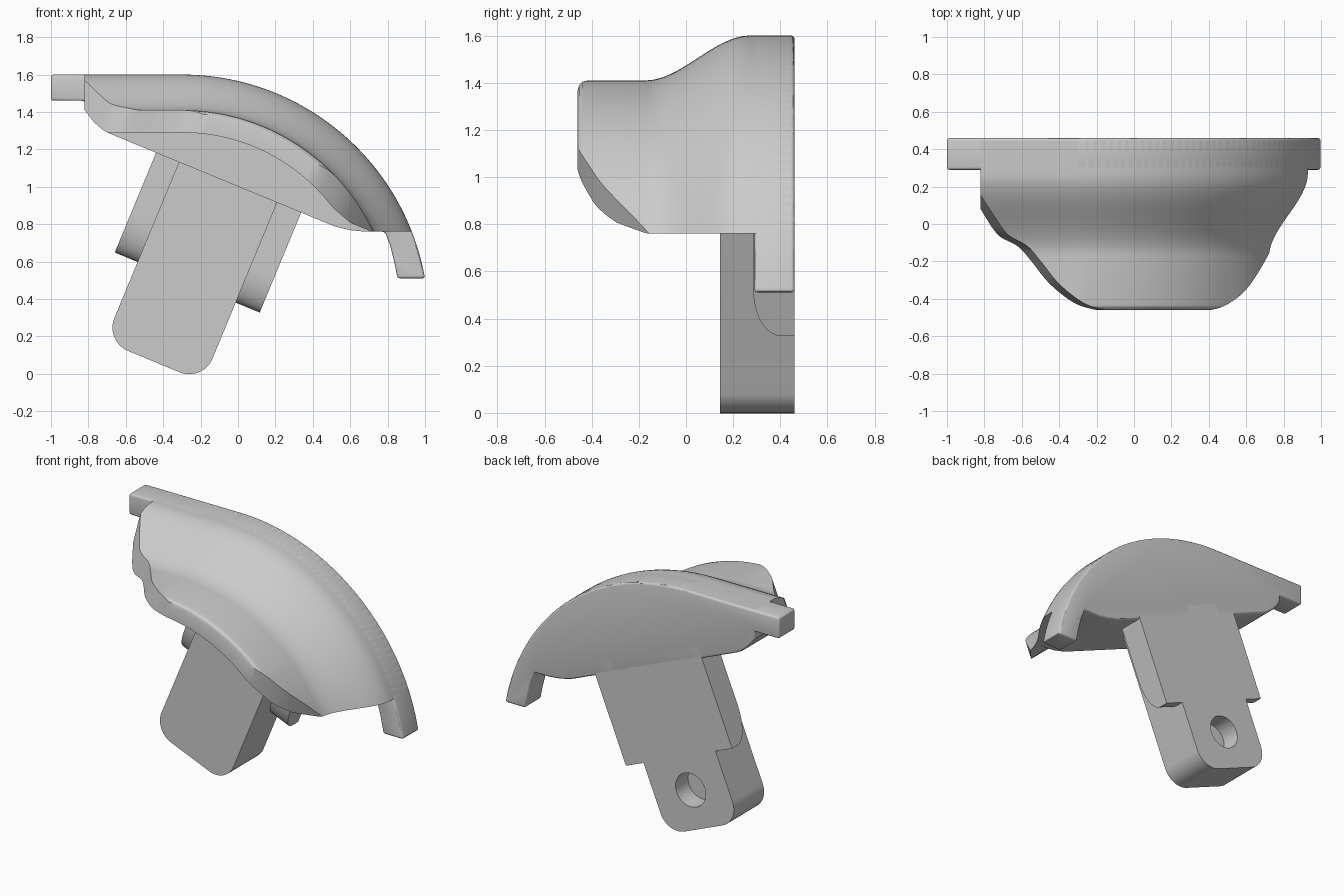
import bpy, bmesh
from math import sin, cos, pi, radians
from mathutils import Vector

cube = bpy.data.objects.get("Cube")
if cube:
    bpy.data.objects.remove(cube, do_unlink=True)

GREY = (0.6, 0.6, 0.6, 1)
mat = bpy.data.materials.new("light_grey")
mat.use_nodes = True
mat.diffuse_color = GREY
mat.node_tree.nodes["Principled BSDF"].inputs["Base Color"].default_value = GREY

TILT = radians(22.5)             # lean of the stem
C, S = cos(TILT), sin(TILT)
CX, CZ, R = -0.3, 0.28, 1.32     # centre and radius of the crown arc


# Mappings from 2D profile plus depth to 3D
def front(a, b, t):              # profile in x, z; depth in y
    return (a, t, b)


def stem_face(u, v, t):          # profile in the tilted stem frame; depth in y
    return (u * C + v * S, t, v * C - u * S)


def stem_plan(u, y, v):          # plan outline; depth along the stem
    return stem_face(u, v, y)


def stem_side(y, v, u):          # side profile; depth across the stem
    return stem_face(u, v, y)


def make(name, rings):
    """Closed solid skinned through a list of equal rings."""
    bm = bmesh.new()
    loops = [[bm.verts.new(p) for p in ring] for ring in rings]
    n = len(loops[0])
    for a, b in zip(loops, loops[1:]):
        for i in range(n):
            j = (i + 1) % n
            bm.faces.new((a[i], a[j], b[j], b[i]))
    bm.faces.new(loops[0])
    bm.faces.new(loops[-1])
    bmesh.ops.recalc_face_normals(bm, faces=bm.faces)
    me = bpy.data.meshes.new(name)
    bm.to_mesh(me)
    bm.free()
    me.materials.append(mat)
    ob = bpy.data.objects.new(name, me)
    bpy.context.collection.objects.link(ob)
    return ob


def prism(name, pts, lo, hi, to3d):
    return make(name, [[to3d(a, b, t) for a, b in pts] for t in (lo, hi)])


def bake(ob):
    bpy.context.view_layer.update()
    dg = bpy.context.evaluated_depsgraph_get()
    me = bpy.data.meshes.new_from_object(ob.evaluated_get(dg))
    ob.modifiers.clear()
    ob.data = me


def boolean(ob, cutter, operation):
    cutter.hide_render = True
    m = ob.modifiers.new("cut", 'BOOLEAN')
    m.operation, m.solver, m.object = operation, 'EXACT', cutter
    bake(ob)
    bpy.data.objects.remove(cutter, do_unlink=True)


def arc(cx, cz, r, a0, a1, n):
    """Points clockwise from the top."""
    steps = [radians(a0 + (a1 - a0) * i / n) for i in range(n + 1)]
    return [(cx + r * sin(a), cz + r * cos(a)) for a in steps]


def spline(pts, n=6):
    """Smooth curve through the points."""
    p = [Vector(q) for q in [pts[0]] + pts + [pts[-1]]]
    out = []
    for a, b, c, d in zip(p, p[1:], p[2:], p[3:]):
        for i in range(n):
            t = i / n
            q = (b * 2 + (c - a) * t + (a * 2 - b * 5 + c * 4 - d) * t ** 2
                 + (b * 3 - a - c * 3 + d) * t ** 3) / 2
            out.append(tuple(q))
    return out + [tuple(pts[-1])]


# Crown: stepped profile swept along the straight and the arc
section = [(-0.46, 1.0), (-0.46, 0.225), (-0.454, 0.206), (-0.44, 0.194), (-0.415, 0.19)]
for i in range(21):
    t = i / 20
    section.append((-0.17 + 0.44 * t, 0.19 * (1 - t * t * (3 - 2 * t))))
section += [(0.445, 0), (0.445, 1.0)]
rings = [[(x, y, CZ + R - d) for y, d in section] for x in (-1.0, -0.65)]
for i in range(49):
    a = pi / 2 * i / 48
    rings.append([(CX + (R - d) * sin(a), y, CZ + (R - d) * cos(a)) for y, d in section])
crown = make("crown", rings)

# Trim the crown to its front outline
underside = [(0.9, 0.76), (0.68, 0.76), (0.6, 0.768), (0.52, 0.787), (-0.68, 1.282),
             (-0.72, 1.302), (-0.77, 1.345), (-0.82, 1.41)]
boolean(crown, prism("outline_cutter", [(1.3, 0.76)] + underside + [(-0.82, 2), (1.3, 2)],
                     -1, 1, front), 'INTERSECT')

# Trim the crown to its rounded plan
right_side = spline([(-0.1, -0.465), (-0.04, -0.458), (0.048, -0.43), (0.186, -0.35),
                     (0.337, -0.2), (0.45, -0.07)])
left_side = spline([(-1.42, 0.24), (-1.33, 0.12), (-1.245, 0.02), (-1.17, -0.06),
                    (-1.067, -0.12), (-1.0, -0.2), (-0.91, -0.32), (-0.792, -0.42),
                    (-0.69, -0.457), (-0.62, -0.465)])
plan = left_side + right_side + [(0.9, 0.1), (0.9, 0.7), (-1.42, 0.7)]
boolean(crown, prism("plan_cutter", plan, -1, 3, stem_plan), 'INTERSECT')

# Hollow below the front lip
hollow = [(-1.5, 1.29)] + arc(CX, CZ, 1.01, 0, 53, 30) + [
    (0.6, 0.808), (0.7, 0.766), (0.8, 0.735), (0.8, -1), (-1.5, -1)]
boolean(crown, prism("hollow_cutter", hollow, -1, -0.07, front), 'DIFFERENCE')

# Back plate with the short arm and the long curved leg
leg = [(1.0, 0.51), (0.853, 0.51), (0.835, 0.6), (0.812, 0.69), (0.785, 0.76)]
plate = ([(-1, CZ + R)] + arc(CX, CZ, R, 0, 79, 44) + leg + underside[1:]
         + [(-0.82, 1.46), (-1, 1.46)])
back_plate = prism("back_plate", plate, 0.29, 0.46, front)
bev = back_plate.modifiers.new("soft_edges", 'BEVEL')
bev.width, bev.segments, bev.limit_method, bev.angle_limit = 0.014, 3, 'ANGLE', radians(50)
bake(back_plate)

# Stem with rounded foot and a blind hole in the back
U0, U1, V0, V1, RAD = -0.725, -0.157, -0.112, 1.0, 0.135
foot = ([(U0, V1), (U1, V1)] + arc(U1 - RAD, V0 + RAD, RAD, 90, 180, 12)
        + arc(U0 + RAD, V0 + RAD, RAD, 180, 270, 12))
stem = prism("stem", foot, 0.145, 0.46, stem_face)
hole = arc((U0 + U1) / 2, 0.135, 0.11, 0, 360, 40)[:-1]
boolean(stem, prism("hole_cutter", hole, 0.33, 0.6, stem_face), 'DIFFERENCE')

# Side wings of the stem, curved at the lower front
curve = [(0.285 + 0.115 * (1 - cos(pi / 2 * i / 12)), 0.56 - 0.213 * sin(pi / 2 * i / 12))
         for i in range(13)]
wing_profile = [(0.285, V1)] + curve + [(0.46, 0.347), (0.46, V1)]
wings = [prism("right_wing", wing_profile, -0.857, U0 + 0.01, stem_side),
         prism("left_wing", wing_profile, U1 - 0.01, -0.018, stem_side)]

# Smooth shading with sharp edges kept
for ob in [crown, back_plate, stem] + wings:
    bpy.ops.object.select_all(action='DESELECT')
    ob.select_set(True)
    bpy.context.view_layer.objects.active = ob
    bpy.ops.object.shade_smooth_by_angle(angle=radians(30))
